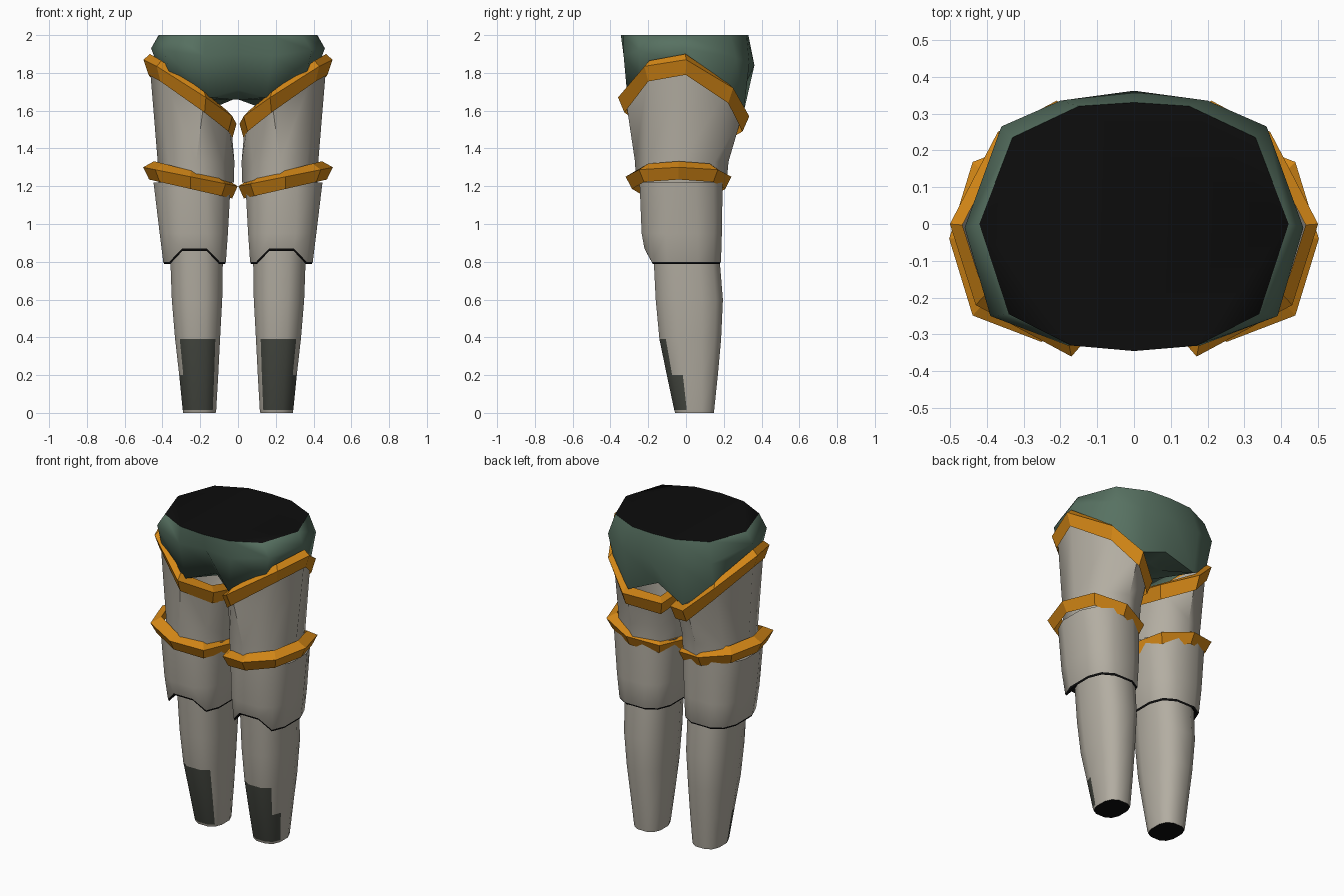
import bpy, bmesh, math

if "Cube" in bpy.data.objects:
    bpy.data.objects.remove(bpy.data.objects["Cube"])

def material(name, rgb):
    m = bpy.data.materials.new(name)
    m.diffuse_color = (*rgb, 1)
    m.use_nodes = True
    m.node_tree.nodes["Principled BSDF"].inputs["Base Color"].default_value = m.diffuse_color
    return m

CLOTH = material("warm_grey", (0.45, 0.42, 0.36))
GREEN = material("muted_green", (0.095, 0.165, 0.12))
GOLD = material("gold", (0.65, 0.24, 0.008))
PATCH = material("dark_grey", (0.06, 0.065, 0.053))
BLACK = material("black", (0.004, 0.004, 0.004))


def ring(n, cx, rx, y0, y1, z, power=1.0, offset=0.0):
    """Rounded-box loop, clockwise from +x; z is a number or a rule z(x, sine)."""
    pts = []
    for i in range(n):
        a = -math.tau * (i + offset) / n
        c, s = (math.copysign(abs(v) ** power, v) for v in (math.cos(a), math.sin(a)))
        x = cx + rx * c
        y = (y0 + y1) / 2 + (y1 - y0) / 2 * s
        pts.append((x, y, z(x, s) if callable(z) else z))
    return pts


def scaled(pts, k, dz, centre=(0.24, -0.02)):
    cx, cy = centre
    return [(cx + (x - cx) * k, cy + (y - cy) * k, z + dz) for x, y, z in pts]


def loft(name, rings, mats, mirror=True, smooth=60, closed=False,
         cap_start=None, cap_end=None, rule=None):
    """Skin rings into an object; caps take a material index."""
    bm = bmesh.new()
    loops = [[bm.verts.new(p) for p in r] for r in rings]
    n = len(loops[0])
    pairs = list(zip(loops, loops[1:]))
    if closed:
        pairs.append((loops[-1], loops[0]))
    for k, (a, b) in enumerate(pairs):
        for i in range(n):
            f = bm.faces.new((a[i], a[(i + 1) % n], b[(i + 1) % n], b[i]))
            if rule:
                f.material_index = rule(k, f.calc_center_median())
    for loop, idx in ((loops[0], cap_start), (loops[-1], cap_end)):
        if idx is not None:
            bm.faces.new(loop).material_index = idx
    bmesh.ops.recalc_face_normals(bm, faces=bm.faces)
    me = bpy.data.meshes.new(name)
    bm.to_mesh(me)
    bm.free()
    for m in mats:
        me.materials.append(m)
    ob = bpy.data.objects.new(name, me)
    bpy.context.collection.objects.link(ob)
    if mirror:
        ob.modifiers.new("mirror", 'MIRROR').use_mirror_merge = False
    if smooth:
        bpy.ops.object.select_all(action='DESELECT')
        ob.select_set(True)
        bpy.context.view_layer.objects.active = ob
        bpy.ops.object.shade_smooth_by_angle(angle=math.radians(smooth))
    return ob


def both(half):
    """Half loop from front centre to back centre, completed on the other side."""
    return half + [(-x, y, z) for x, y, z in half[-2:0:-1]]


# Pelvis: waist, hips, leg line, crotch; dark waist opening
waist = both([(0, -.345, 2), (.17, -.33, 2), (.34, -.245, 2), (.42, 0, 2),
              (.33, .235, 2), (.15, .32, 2), (0, .33, 2)])
hips = both([(0, -.325, 1.9), (.18, -.33, 1.89), (.39, -.25, 1.92), (.46, -.01, 1.93),
             (.36, .265, 1.88), (.2, .335, 1.85), (0, .362, 1.84)])
leg_line = both([(0, -.22, 1.71), (.15, -.31, 1.67), (.36, -.24, 1.78), (.43, 0, 1.85),
                 (.35, .22, 1.7), (.19, .305, 1.59), (0, .28, 1.67)])
crotch = [(x * .3, y * .5, 1.66) for x, y, z in leg_line]
loft("pelvis", [waist, hips, leg_line, crotch], [GREEN, BLACK], mirror=False,
     cap_start=1, cap_end=0)

# Slanted band at the top of each thigh
top_ridge = [(.50, 0, 1.87), (.43, -.22, 1.835), (.17, -.36, 1.67), (.03, -.2, 1.57),
             (.008, 0, 1.53), (.03, .2, 1.5), (.21, .335, 1.57), (.37, .25, 1.72)]
loft("thigh_band", [scaled(top_ridge, .87, .03), top_ridge, scaled(top_ridge, .9, -.08)],
     [GOLD], smooth=0, closed=True)

# Thigh
loft("thigh", [scaled(top_ridge, .88, -.01),
               ring(8, .222, .203, -.27, .225, 1.33),
               ring(8, .222, .2, -.265, .215, 1.22)], [CLOTH])

# Band above the knee
knee_ridge = ring(8, .252, .25, -.32, .24, lambda x, s: 1.2 + .2 * x, power=.85)
mid = (.24, -.03)
loft("knee_band", [scaled(knee_ridge, .78, .032, mid), knee_ridge,
                   scaled(knee_ridge, .88, -.065, mid)], [GOLD], smooth=0, closed=True)

# Knee cuff with a notched front hem and a dark underside
def hem(x, s):
    return .87 if s < -.9 else .8

cuff_bottom = ring(12, .23, .17, -.225, .19, hem, .7, .5)
loft("knee_cuff", [ring(12, .243, .21, -.252, .2, 1.22, .8, .5),
                   ring(12, .234, .185, -.24, .195, .95, .7, .5),
                   cuff_bottom,
                   scaled(cuff_bottom, .97, -.012, (.23, -.02)),
                   scaled(cuff_bottom, .72, .03, (.23, -.02))],
     [CLOTH, BLACK], smooth=50, rule=lambda k, c: int(k >= 2))

# Lower leg with a dark shin patch and a dark ankle opening
def calf_colour(k, c):
    return int(k in (2, 3) and c.y < 0 and abs(c.x - .215) < .08)

calf = [(.9, .22, .145, -.18, .175), (.6, .217, .137, -.165, .2),
        (.39, .214, .122, -.145, .19), (.2, .208, .106, -.105, .172),
        (.015, .204, .091, -.065, .152), (0, .204, .088, -.06, .15)]
loft("lower_leg", [ring(12, cx, rx, y0, y1, z, .75, .5) for z, cx, rx, y0, y1 in calf],
     [CLOTH, PATCH, BLACK], cap_start=0, cap_end=2, rule=calf_colour)
